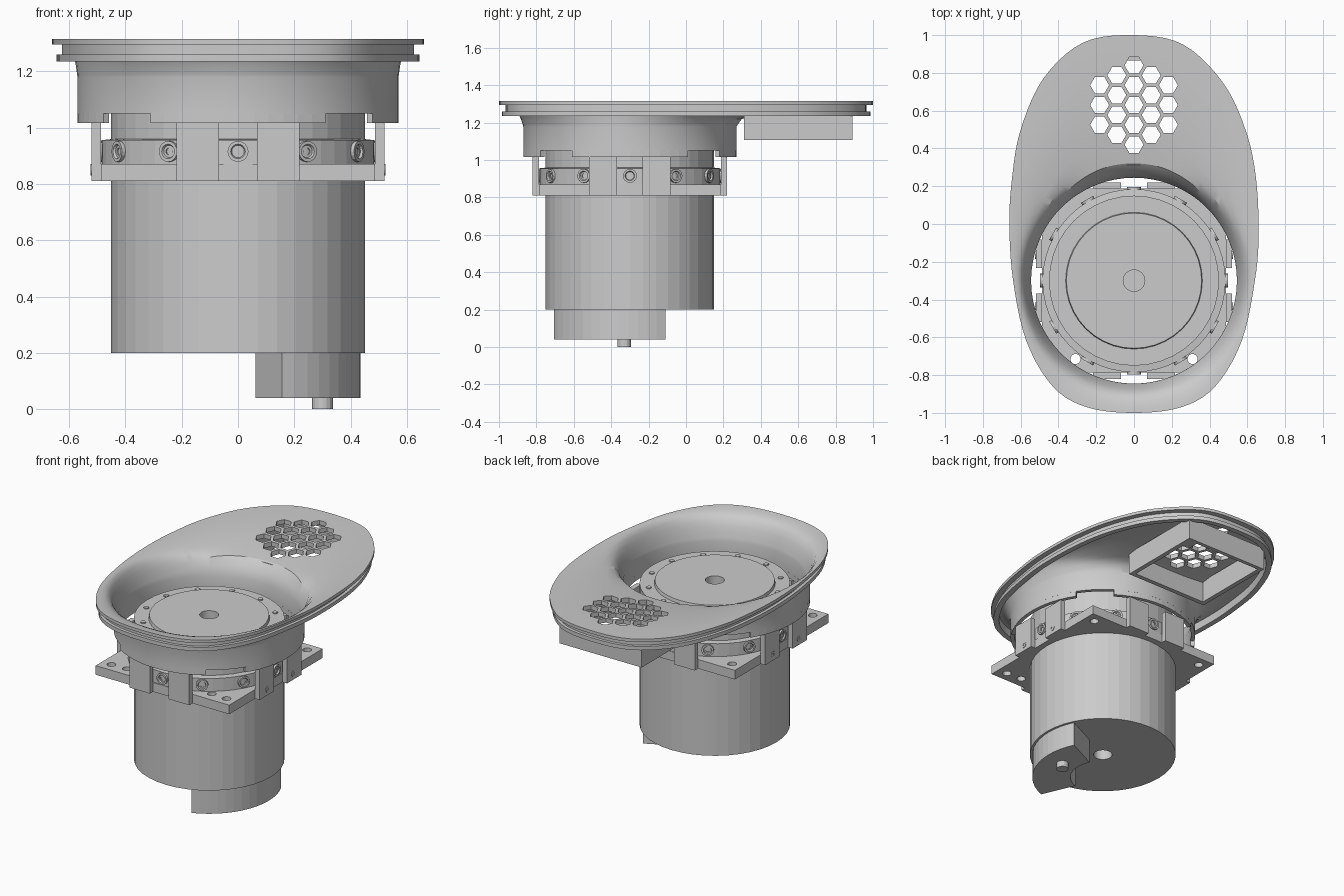
import bpy, bmesh
from math import sin, cos, pi, radians, atan2
from mathutils import Matrix, Vector

if "Cube" in bpy.data.objects:
    bpy.data.objects.remove(bpy.data.objects["Cube"])

CY = -0.3                                   # motor axis sits at (0, CY)
AXIS = Matrix.Translation((0, CY, 0))


def finish(name, bm):
    bmesh.ops.recalc_face_normals(bm, faces=bm.faces)
    me = bpy.data.meshes.new(name)
    bm.to_mesh(me)
    bm.free()
    ob = bpy.data.objects.new(name, me)
    bpy.context.collection.objects.link(ob)
    return ob


def add_loft(bm, rings):
    """Closed loops of points joined one to the next and back to the first."""
    vs = [[bm.verts.new(p) for p in r] for r in rings]
    n = len(vs[0])
    for a, b in zip(vs, vs[1:] + vs[:1]):
        for i in range(n):
            j = (i + 1) % n
            bm.faces.new((a[i], a[j], b[j], b[i]))


def lathe(name, profile, sides, mats=(AXIS,)):
    bm = bmesh.new()
    for m in mats:
        add_loft(bm, [[m @ Vector((r * cos(2 * pi * i / sides), r * sin(2 * pi * i / sides), z))
                       for i in range(sides)] for r, z in profile])
    return finish(name, bm)


def prism(name, outlines, z0, z1):
    bm = bmesh.new()
    for pts in outlines:
        lo = [bm.verts.new((x, y, z0)) for x, y in pts]
        hi = [bm.verts.new((x, y, z1)) for x, y in pts]
        bm.faces.new(lo)
        bm.faces.new(hi)
        for i in range(len(pts)):
            j = (i + 1) % len(pts)
            bm.faces.new((lo[i], lo[j], hi[j], hi[i]))
    return finish(name, bm)


def arc(r, a0, a1, n, cx=0.0, cy=CY):
    return [(cx + r * cos(radians(a0 + (a1 - a0) * i / n)),
             cy + r * sin(radians(a0 + (a1 - a0) * i / n))) for i in range(n + 1)]


def ngon(cx, cy, r, n):
    return arc(r, 0, 360, n, cx, cy)[:-1]


def rect(x0, y0, x1, y1):
    return [(x0, y0), (x1, y0), (x1, y1), (x0, y1)]


def cut(ob, cutter):
    cutter.hide_render = True
    mod = ob.modifiers.new("cut", 'BOOLEAN')
    mod.operation = 'DIFFERENCE'
    mod.solver = 'EXACT'
    mod.object = cutter
    bpy.context.view_layer.objects.active = ob
    bpy.ops.object.modifier_apply(modifier=mod.name)
    bpy.data.objects.remove(cutter)


# Motor can with raised top disc and through bore
lathe("motor_body", [(.057, .2), (.45, .2), (.45, 1.13), (.362, 1.13),
                     (.358, 1.15), (.057, 1.15)], 40)
prism("top_screws", [ngon(.4 * cos(radians(a)), CY + .4 * sin(radians(a)), .016, 10)
                     for a in range(15, 375, 30)], 1.12, 1.137)

# Terminal housing and pin under the motor
prism("terminal_housing", [arc(.435, -69, 26, 14) + arc(.2, 26, -72, 10)], .04, .2)
prism("terminal_pin", [ngon(.3, -.33, .037, 16)], 0, .06)

# Clamp ring with twelve radial screws
lathe("clamp_ring", [(.44, .87), (.485, .87), (.485, .955), (.44, .96)], 48)
screw_mats = [AXIS @ Matrix.Rotation(radians(a), 4, 'Z') @ Matrix.Translation((.485, 0, .915))
              @ Matrix.Rotation(pi / 2, 4, 'Y') for a in range(0, 360, 30)]
lathe("radial_screws", [(.013, -.02), (.037, -.02), (.037, .012), (.026, .012),
                        (.022, .004), (.013, .004)], 16, screw_mats)

# Square mounting plate with drilled corners
S = .487
plate = prism("mounting_plate", [rect(-S, CY - S, S, CY + S)], .81, .87)
holes = [ngon(sx * .42, CY + sy * .42, .027, 14) for sx in (-1, 1) for sy in (-1, 1)]
holes += [ngon(sx * .31, CY - .415, .027, 14) for sx in (-1, 1)]
cut(plate, prism("plate_drill", holes, .7, .95))

# Two upright tabs on each side of the plate
tabs = []
for s in (-1, 1):
    for u in (-.218, .068):
        y0, y1 = sorted((s * S, s * .52))
        tabs.append(rect(u, CY + y0, u + .15, CY + y1))
        tabs.append(rect(y0, CY + u, y1, CY + u + .15))
prism("mounting_tabs", tabs, .81, 1.016)
tab_mats = [Matrix.Translation((s * .52, CY + d, .85)) @ Matrix.Rotation(s * pi / 2, 4, 'Y')
            for s in (-1, 1) for d in (-.135, .135)]
lathe("tab_screws", [(.008, -.01), (.02, -.01), (.02, .003), (.008, .003)], 12, tab_mats)

# Egg-shaped rim outline, smoothed through control points
ctrl = [(0, -1), (.25, -.97), (.43, -.86), (.57, -.62), (.64, -.3), (.66, -.05), (.645, .25),
        (.59, .5), (.47, .75), (.26, .95), (0, 1), (-.27, .96), (-.48, .77), (-.6, .5),
        (-.645, .25), (-.66, 0), (-.64, -.3), (-.57, -.62), (-.43, -.86), (-.25, -.97)]
ctrl = [Vector(p) for p in ctrl]
outline = []
for i in range(len(ctrl)):
    a, b, c, d = (ctrl[(i + k) % len(ctrl)] for k in (-1, 0, 1, 2))
    for k in range(5):
        t = k / 5
        outline.append(.5 * (2 * b + (c - a) * t + (2 * a - 5 * b + 4 * c - d) * t * t
                             + (3 * b - a - 3 * c + d) * t ** 3))
N = len(outline)
tangent = [(outline[(i + 1) % N] - outline[i - 1]).normalized() for i in range(N)]
axis = Vector((0, CY))
ray = [(p - axis).normalized() for p in outline]


def inset(d, z):
    return [(p.x - t.y * d, p.y + t.x * d, z) for p, t in zip(outline, tangent)]


def circle(r, z):
    return [(v.x * r, CY + v.y * r, z) for v in ray]


def dish(t, r, edge, dz):
    """Ring part way from the round opening to the rim, on the sloping dish."""
    out = []
    for i in range(N):
        end = Vector((outline[i].x - tangent[i].y * edge, outline[i].y + tangent[i].x * edge))
        p = (axis + ray[i] * r).lerp(end, t)
        d = max(0, (p - axis).length - .545)
        z = 1.315 - .065 * (1 - t) ** 2 - .1 * max(0, 1 - d / .07) ** 2 - dz
        out.append((p.x, p.y, z))
    return out


steps = [0, .04, .1, .18, .3, .45, .6, .8]
rings = [circle(.545, 1.05)]
rings += [dish(t, .545, 0, 0) for t in steps]
rings += [inset(0, 1.315), inset(0, 1.295), inset(.035, 1.295), inset(.035, 1.26),
          inset(.015, 1.26), inset(.015, 1.235), inset(.05, 1.235)]
rings += [dish(t, .57, .05, .03) for t in [.98] + steps[:0:-1] + [0]]
rings += [circle(.57, 1.05)]
bm = bmesh.new()
add_loft(bm, rings)
bezel = finish("dish_bezel", bm)

# Honeycomb of openings in the dish
P = .105
hexes = [ngon(c * .091, .63 + (k - (4 - abs(c)) / 2) * P, .05, 6)
         for c in range(-2, 3) for k in range(5 - abs(c))]
cut(bezel, prism("hex_cutter", hexes, 1.1, 1.5))
bpy.ops.object.select_all(action='DESELECT')
bezel.select_set(True)
bpy.context.view_layer.objects.active = bezel
bpy.ops.object.shade_smooth_by_angle(angle=radians(30))

# Lower skirt segments of the bezel, leaving gaps at the diagonals
prism("bezel_skirt", [arc(.57, m - 33, m + 33, 12) + arc(.545, m + 33, m - 33, 12)
                      for m in range(0, 360, 90)], 1.016, 1.052)

# Open rectangular duct below the honeycomb
bm = bmesh.new()
outer, inner = rect(-.3, .31, .3, .89), rect(-.27, .34, .27, .865)
add_loft(bm, [[(x, y, z) for x, y in loop] for loop, z in
              ((outer, 1.107), (outer, 1.255), (inner, 1.255), (inner, 1.107))])
finish("vent_duct", bm)
prism("duct_corner_block", [rect(.22, .79, .295, .885)], 1.107, 1.25)
